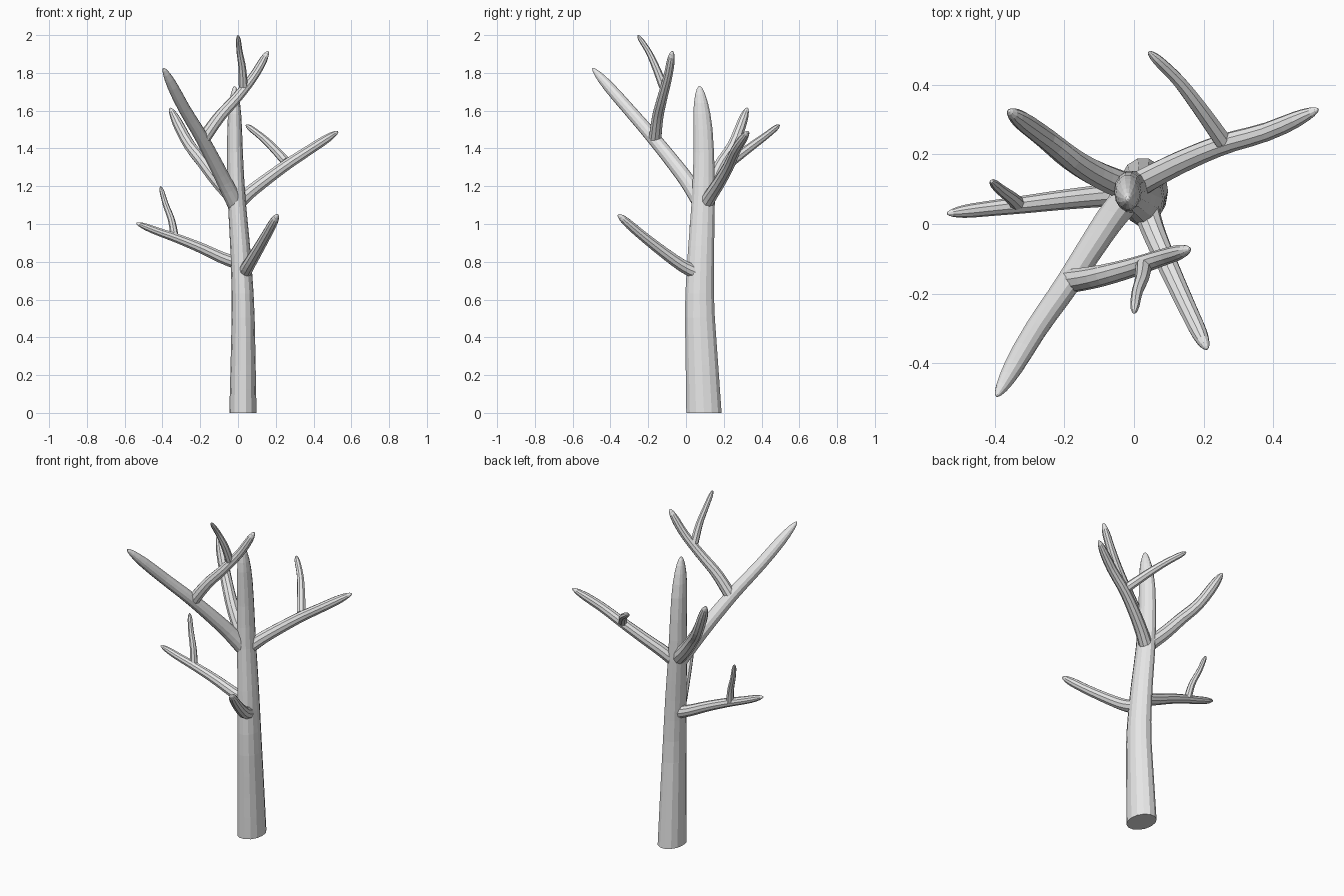
import bpy
import bmesh
from math import sin, cos, tau, sqrt
from mathutils import Vector

cube = bpy.data.objects.get("Cube")
if cube:
    bpy.data.objects.remove(cube, do_unlink=True)

# Single plain grey for all the wood
bark = bpy.data.materials.new("bark_grey")
bark.use_nodes = True
GREY = (0.8, 0.8, 0.8, 1)
bark.diffuse_color = GREY
bark.node_tree.nodes["Principled BSDF"].inputs["Base Color"].default_value = GREY


def spline(values, t):
    """Smooth curve through evenly spaced values, t from 0 to 1."""
    n = len(values) - 1
    i = min(int(t * n), n - 1)
    f = t * n - i
    b, c = values[i], values[i + 1]
    a = values[i - 1] if i > 0 else b * 2 - c
    d = values[i + 2] if i + 2 <= n else c * 2 - b
    return (b * 2 + (c - a) * f + (a * 2 - b * 5 + c * 4 - d) * f ** 2
            + (b * 3 - a - c * 3 + d) * f ** 3) * 0.5


def limb(name, path, base_radius, end_radius, sides=10, stretch=1.0, tip=0.14):
    """Tapered flat-sided tube along a path, with a rounded tip."""
    points = [Vector(p) for p in path]
    axis = (points[-1] - points[0]).normalized()
    ref = Vector((1, 0, 0)) if abs(axis.x) < 0.6 else Vector((0, 1, 0))
    steps = [i * (1 - tip) / 12 for i in range(13)]
    steps += [1 - tip * (1 - k) for k in (0.35, 0.6, 0.8, 0.93, 0.985)]
    bm = bmesh.new()
    rings = []
    for t in steps:
        centre = spline(points, t)
        along = (spline(points, min(t + 0.01, 1)) - spline(points, max(t - 0.01, 0))).normalized()
        if stretch != 1:
            along = Vector((0, 0, 1))
        u = (ref - along * ref.dot(along)).normalized()
        v = along.cross(u)
        r = base_radius + (end_radius - base_radius) * t
        k = max(0, (t - 1 + tip) / tip)
        r *= sqrt(1 - k * k)
        rings.append([bm.verts.new(centre + u * r * cos(tau * j / sides)
                                   + v * r * stretch * sin(tau * j / sides))
                      for j in range(sides)])
    for low, high in zip(rings, rings[1:]):
        for j in range(sides):
            m = (j + 1) % sides
            bm.faces.new((low[j], low[m], high[m], high[j]))
    end = bm.verts.new(points[-1])
    for j in range(sides):
        bm.faces.new((rings[-1][j], rings[-1][(j + 1) % sides], end))
    bm.faces.new(rings[0][::-1])
    bmesh.ops.recalc_face_normals(bm, faces=bm.faces)
    mesh = bpy.data.meshes.new(name)
    bm.to_mesh(mesh)
    bm.free()
    mesh.materials.append(bark)
    obj = bpy.data.objects.new(name, mesh)
    bpy.context.collection.objects.link(obj)
    return obj


# Trunk, wider front to back than side to side
limb("trunk", [(.026, .095, 0), (.027, .083, .29), (.026, .072, .58), (.012, .08, .87),
               (-.008, .092, 1.15), (-.017, .093, 1.44), (-.018, .072, 1.73)],
     .072, .034, sides=14, stretch=1.33, tip=.13)

# Low branch on the right, with its twig
limb("low_right_branch", [(.02, .09, .785), (-.08, .082, .82), (-.2, .07, .875),
                          (-.325, .055, .925), (-.43, .043, .962), (-.538, .03, 1.005)],
     .036, .018)
limb("low_right_twig", [(-.335, .058, .93), (-.352, .075, 1.02), (-.385, .1, 1.11),
                        (-.41, .123, 1.2)], .022, .012, sides=8)

# Low branch at the front left
limb("low_front_branch", [(.03, .06, .74), (.055, -.02, .78), (.1, -.125, .855),
                          (.155, -.245, .95), (.21, -.36, 1.05)], .038, .023)

# High branch at the back left, with its twig
limb("back_left_branch", [(-.01, .1, 1.1), (.06, .14, 1.165), (.15, .185, 1.235),
                          (.26, .23, 1.315), (.39, .268, 1.4), (.53, .33, 1.49)],
     .039, .024)
limb("back_left_twig", [(.255, .24, 1.33), (.18, .345, 1.41), (.12, .42, 1.465),
                        (.042, .495, 1.525)], .026, .015, sides=8)

# High branch at the back right
limb("back_right_branch", [(-.005, .1, 1.12), (-.1, .14, 1.22), (-.18, .187, 1.32),
                           (-.265, .255, 1.43), (-.36, .325, 1.615)], .042, .027)

# Large front branch, its side branch and the topmost twig
limb("front_branch", [(-.015, .08, 1.11), (-.07, .012, 1.22), (-.128, -.075, 1.335),
                      (-.2, -.185, 1.47), (-.29, -.315, 1.62), (-.395, -.495, 1.825)],
     .045, .029, sides=12)
limb("front_side_branch", [(-.19, -.165, 1.44), (-.1, -.15, 1.565), (-.005, -.125, 1.67),
                           (.085, -.095, 1.785), (.16, -.072, 1.915)], .035, .021)
limb("top_twig", [(.028, -.12, 1.73), (.022, -.16, 1.83), (.008, -.2, 1.915),
                  (0, -.256, 2.0)], .024, .012, sides=8)
